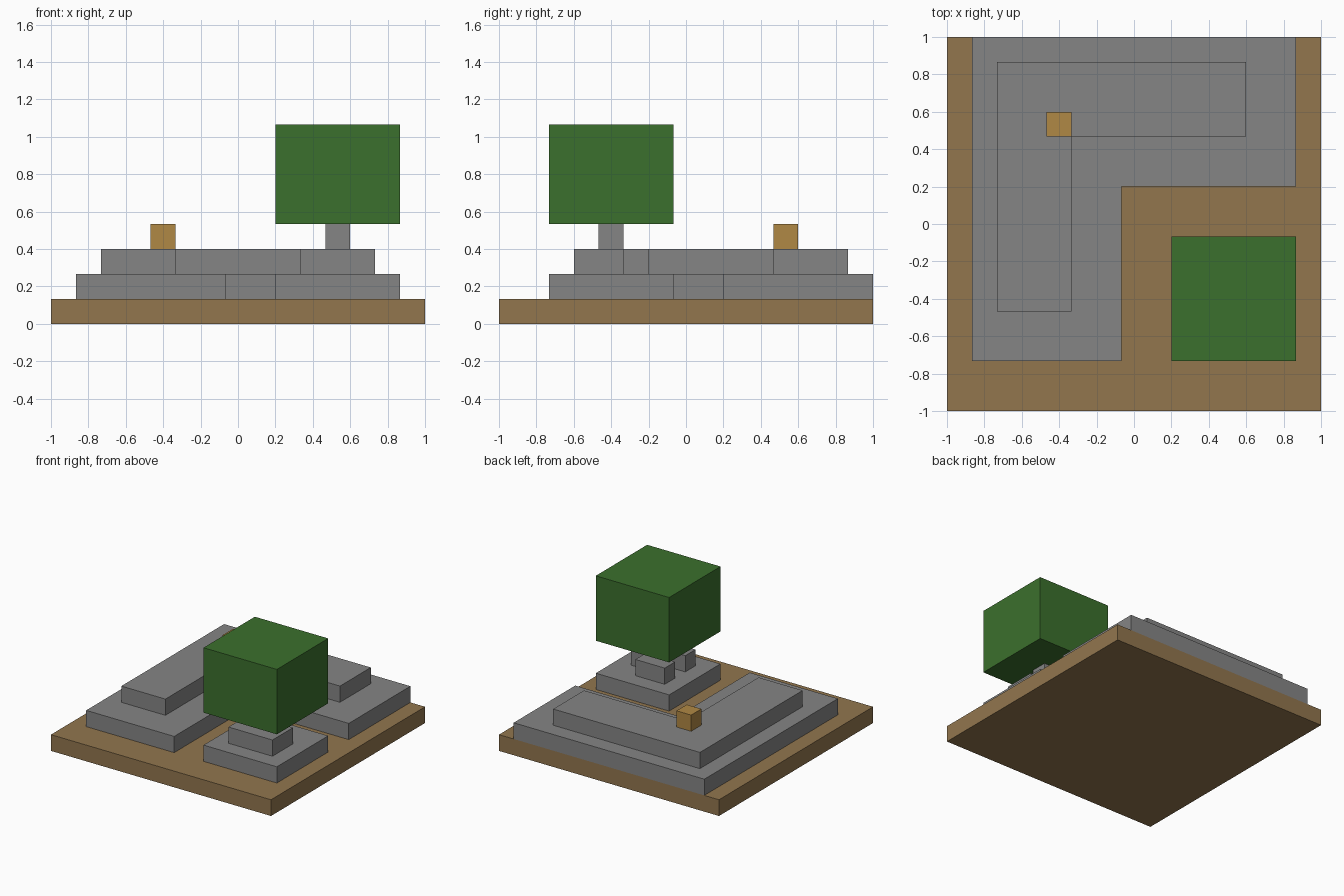
import bpy
import bmesh

UNIT = 2 / 15  # every part sits on a 15 x 15 block grid

cube = bpy.data.objects.get("Cube")
if cube:
    bpy.data.objects.remove(cube, do_unlink=True)


def material(name, rgb):
    mat = bpy.data.materials.new(name)
    mat.use_nodes = True
    colour = (*rgb, 1)
    mat.diffuse_color = colour
    mat.node_tree.nodes["Principled BSDF"].inputs["Base Color"].default_value = colour
    return mat


def slab(name, outline, bottom, top, mat):
    """Extrude a counter-clockwise outline, given in grid blocks."""
    bm = bmesh.new()
    verts = [bm.verts.new((x * UNIT, y * UNIT, bottom * UNIT)) for x, y in outline]
    face = bm.faces.new(verts)
    ext = bmesh.ops.extrude_face_region(bm, geom=[face], use_keep_orig=True)
    raised = [g for g in ext["geom"] if isinstance(g, bmesh.types.BMVert)]
    bmesh.ops.translate(bm, verts=raised, vec=(0, 0, (top - bottom) * UNIT))
    bmesh.ops.recalc_face_normals(bm, faces=bm.faces)
    mesh = bpy.data.meshes.new(name)
    bm.to_mesh(mesh)
    bm.free()
    mesh.materials.append(mat)
    obj = bpy.data.objects.new(name, mesh)
    bpy.context.collection.objects.link(obj)
    return obj


def rect(x0, x1, y0, y1):
    return [(x0, y0), (x1, y0), (x1, y1), (x0, y1)]


def corner(x0, x1, y0, y1, arm):
    """L-shaped outline with both arms the same width."""
    return [(x0, y0), (x0 + arm, y0), (x0 + arm, y1 - arm),
            (x1, y1 - arm), (x1, y1), (x0, y1)]


soil = material("soil brown", (0.287, 0.181, 0.076))
stone = material("stone grey", (0.235, 0.235, 0.235))
leaf = material("leaf green", (0.044, 0.162, 0.026))
amber = material("amber", (0.434, 0.246, 0.058))

# Ground plate
slab("ground", rect(-7.5, 7.5, -7.5, 7.5), 0, 1, soil)

# Stepped L-shaped terrace with a small block on its inner corner
slab("terrace_lower", corner(-6.5, 6.5, -5.5, 7.5, 6), 1, 2, stone)
slab("terrace_upper", corner(-5.5, 4.5, -3.5, 6.5, 3), 2, 3, stone)
slab("amber_block", rect(-3.5, -2.5, 3.5, 4.5), 3, 4, amber)

# Tree: square foot, notched root layer, trunk and crown
slab("tree_foot", rect(1.5, 6.5, -5.5, -0.5), 1, 2, stone)
roots = [(2.5, -4.5), (5.5, -4.5), (5.5, -2.5), (4.5, -2.5), (4.5, -1.5),
         (2.5, -1.5), (2.5, -2.5), (3.5, -2.5), (3.5, -3.5), (2.5, -3.5)]
slab("tree_roots", roots, 2, 3, stone)
slab("tree_trunk", rect(3.5, 4.5, -3.5, -2.5), 3, 4, stone)
slab("tree_crown", rect(1.5, 6.5, -5.5, -0.5), 4, 8, leaf)
